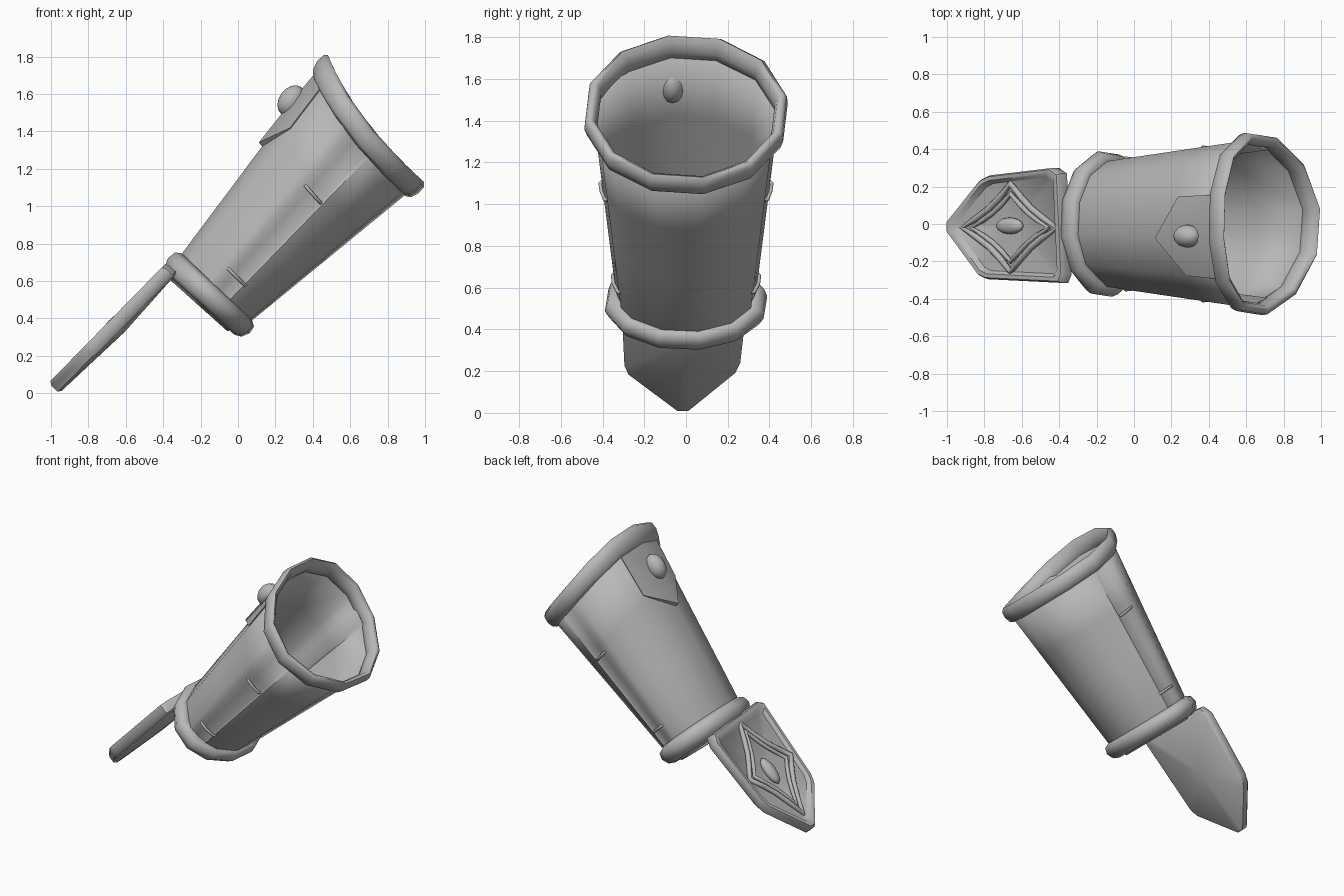
import bpy, bmesh
from math import sin, cos, radians
from mathutils import Vector, Matrix

cube = bpy.data.objects.get("Cube")
if cube:
    bpy.data.objects.remove(cube)

grey = bpy.data.materials.new("grey_metal")
grey.use_nodes = True
tone = (0.48, 0.48, 0.48, 1)
grey.diffuse_color = tone
grey.node_tree.nodes["Principled BSDF"].inputs["Base Color"].default_value = tone


def finish(name, mesh, angle):
    obj = bpy.data.objects.new(name, mesh)
    bpy.context.collection.objects.link(obj)
    mesh.materials.clear()
    mesh.materials.append(grey)
    bpy.ops.object.select_all(action='DESELECT')
    obj.select_set(True)
    bpy.context.view_layer.objects.active = obj
    bpy.ops.object.shade_smooth_by_angle(angle=radians(angle))
    return obj


def loft(name, rings, start=None, end=None, angle=50):
    """Skin closed rings of points; start and end are optional fan tips."""
    bm = bmesh.new()
    loops = [[bm.verts.new(p) for p in ring] for ring in rings]
    n = len(loops[0])
    for a, b in zip(loops, loops[1:]):
        for i in range(n):
            j = (i + 1) % n
            bm.faces.new((a[i], a[j], b[j], b[i]))
    for tip, loop in ((start, loops[0]), (end, loops[-1])):
        if tip is not None:
            v = bm.verts.new(tip)
            for i in range(n):
                bm.faces.new((loop[i], loop[(i + 1) % n], v))
    bmesh.ops.remove_doubles(bm, verts=bm.verts, dist=1e-5)
    bmesh.ops.recalc_face_normals(bm, faces=bm.faces)
    mesh = bpy.data.meshes.new(name)
    bm.to_mesh(mesh)
    bm.free()
    return finish(name, mesh, angle)


def tube(name, points, radius, closed=True):
    curve = bpy.data.curves.new(name + "_path", 'CURVE')
    curve.dimensions = '3D'
    curve.bevel_depth = radius
    curve.bevel_resolution = 2
    curve.use_fill_caps = True
    line = curve.splines.new('POLY')
    line.points.add(len(points) - 1)
    for p, co in zip(line.points, points):
        p.co = (*co, 1)
    line.use_cyclic_u = closed
    temp = bpy.data.objects.new(name + "_path", curve)
    bpy.context.collection.objects.link(temp)
    bpy.context.view_layer.update()
    ev = temp.evaluated_get(bpy.context.evaluated_depsgraph_get())
    mesh = bpy.data.meshes.new_from_object(ev)
    bpy.data.objects.remove(temp)
    return finish(name, mesh, 80)


def frame(origin, along):
    """Local axes: x runs along the part, y across it, z out of its face."""
    x = Vector(along).normalized()
    y = Vector((0, 1, 0))
    return Matrix.Translation(origin) @ Matrix((x, y, x.cross(y))).transposed().to_4x4()


def gem(name, matrix, size):
    bm = bmesh.new()
    bmesh.ops.create_uvsphere(bm, u_segments=12, v_segments=8, radius=1,
                              matrix=matrix @ Matrix.Diagonal((*size, 1)))
    mesh = bpy.data.meshes.new(name)
    bm.to_mesh(mesh)
    bm.free()
    finish(name, mesh, 80)


# Sleeve: flaring oval whose mouth dips at the sides
low, high = Vector((-0.12, 0, 0.56)), Vector((0.68, 0, 1.405))
low_up, high_up = Vector((-0.19, 0, 0.18)), Vector((-0.25, 0, 0.325))


def sleeve_point(t, degrees, k=1.0):
    a = radians(degrees)
    p = low.lerp(high, t) + low_up.lerp(high_up, t) * cos(a) * k
    p.y += (0.34 + 0.11 * t) * sin(a) * k
    p.x -= 0.06 * max(t, 0) * sin(a) ** 2
    return p


# The upper shell rolls softly into the seam, the lower one has a crisp edge
side = [(50, 1), (80, 1), (88, 0.985), (95, 0.965), (110, 0.955), (112, 0.985)]
section = [(-10, 1), (20, 1)] + side + [(140, 1), (170, 1), (200, 1), (230, 1)]
section += [(360 - a, k) for a, k in reversed(side[1:])] + [(320, 1)]
stations = [(-0.11, 0.84), (-0.04, 0.95), (0.02, 1), (0.35, 1), (0.7, 1), (1.0, 1)]
sleeve = loft("sleeve", [[sleeve_point(t, a, s * k) for a, k in section]
                         for t, s in stations], angle=45)
wall = sleeve.modifiers.new("wall", 'SOLIDIFY')
wall.thickness = 0.01


# Rolled rims at both ends, wider along the sleeve than across it
def rim(name, t, k, half_t, half_k):
    rings = [[sleeve_point(t + half_t * cos(b), 30 * i - 10, k + half_k * sin(b))
              for i in range(12)] for b in (radians(45 * j) for j in range(9))]
    loft(name, rings, angle=80)


rim("mouth_rim", 1.02, 1.025, 0.055, 0.07)
rim("wrist_rim", -0.045, 1.0, 0.055, 0.18)

# Staples across the side seams
for label, sign in (("left", 1), ("right", -1)):
    for place, t, spread in (("lower", 0.11, 14), ("upper", 0.65, 10)):
        pts = [sleeve_point(t, sign * (100 + spread * f), 0.975 if abs(f) == 1 else 1.0)
               for f in (-1, -0.8, 0, 0.8, 1)]
        tube(f"{label}_{place}_staple", pts, 0.009, closed=False)

# Pointed badge hugging the top of the sleeve, with a gem
shape = [(0.59, -10, 1.08), (0.73, 20, 1.02), (0.98, 20, 1.02),
         (0.98, -10, 1.02), (0.98, -40, 1.02), (0.75, -40, 1.02)]
loft("badge", [[sleeve_point(t, a, 0.998) for t, a, k in shape],
               [sleeve_point(t, a, k) for t, a, k in shape]],
     end=sleeve_point(0.82, -10, 1.05), angle=30)
seat = frame((0.285, -0.065, 1.565), (0.59, 0, 0.807))
gem("badge_gem", seat, (0.09, 0.062, 0.065))

# Hand guard: shallow dish with a raised lip and a pyramid back
guard = frame((-0.68, -0.01, 0.395), (0.7, 0, 0.714))
outline = [(-0.475, -0.03), (-0.475, 0.02), (-0.22, 0.245), (-0.15, 0.27), (0.33, 0.31),
           (0.39, 0.28), (0.425, -0.26), (0.4, -0.305), (-0.17, -0.285), (-0.23, -0.265)]
lip = [(0.96, -0.08), (1, -0.068), (1, -0.02), (0.97, 0), (0.9, 0), (0.84, -0.025)]
loft("hand_guard", [[guard @ Vector((x * s, y * s, h)) for x, y in outline] for s, h in lip],
     start=guard @ Vector((0, 0, -0.1)), end=guard @ Vector((0, 0, -0.05)), angle=45)


# Diamond frames and gem on the guard
def diamond(name, length, width, bow, radius):
    corners = [Vector(c) for c in ((-length, 0, 0), (0, width, 0),
                                   (length * 0.95, 0, 0), (0, -width, 0))]
    pts = []
    for i, c in enumerate(corners):
        nxt = corners[(i + 1) % 4]
        for f in (0, 0.25, 0.5, 0.75):
            p = c.lerp(nxt, f) * (1 - bow * sin(radians(180 * f)))
            pts.append(guard @ (p + Vector((0.01, -0.01, -0.02))))
    tube(name, pts, radius)


diamond("outer_diamond", 0.37, 0.235, 0.12, 0.018)
diamond("inner_diamond", 0.3, 0.18, 0.1, 0.014)
gem("guard_gem", guard @ Matrix.Translation((-0.01, 0, -0.032)), (0.1, 0.045, 0.035))

# Small links joining the guard to the wrist
for label, y in (("left", 0.06), ("right", -0.06)):
    ring = [Vector((-0.355 + 0.035 * cos(a), y, 0.635 + 0.025 * sin(a)))
            for a in (radians(45 * i) for i in range(8))]
    tube(label + "_link", ring, 0.009)
